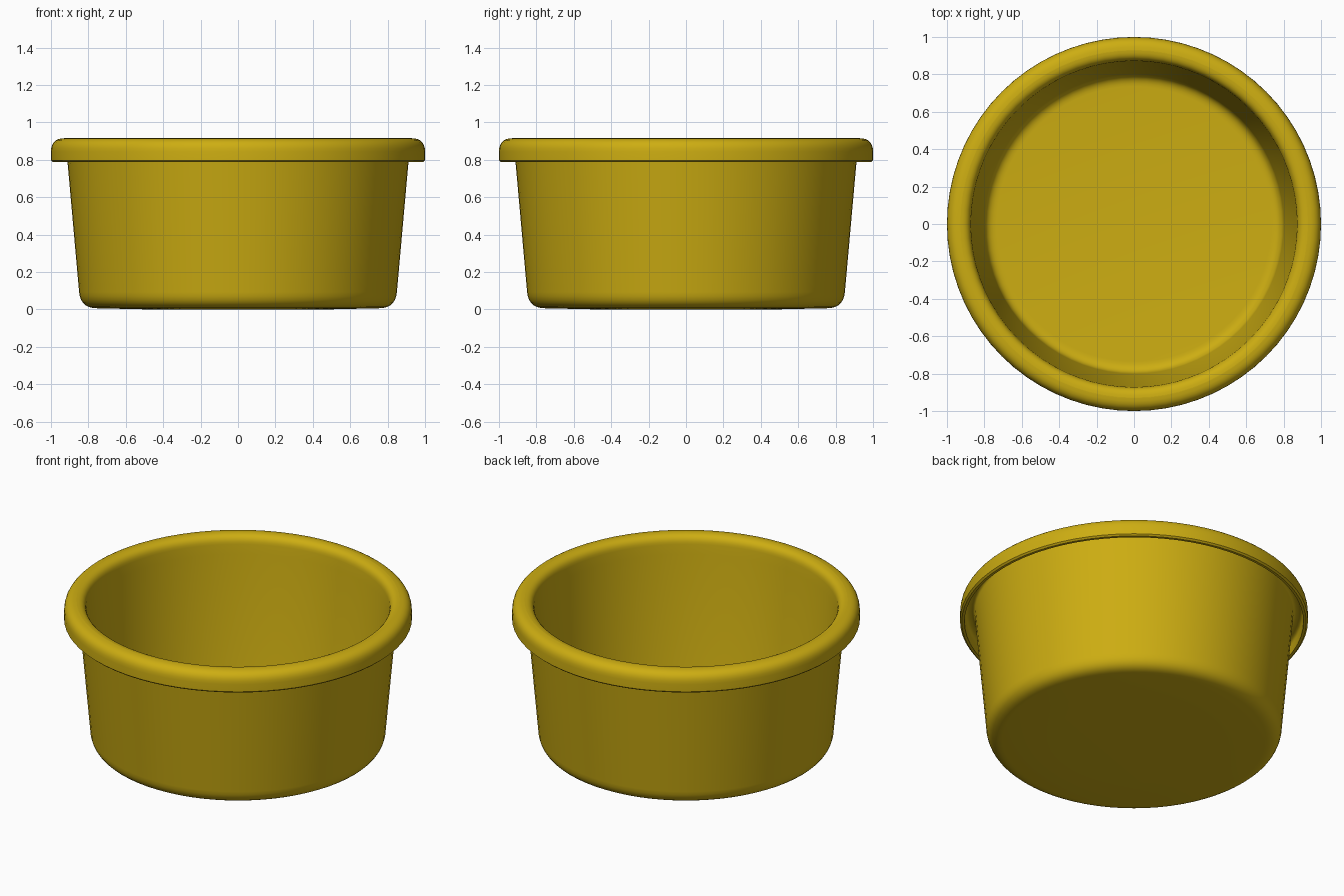
import bpy
import bmesh
import math
from mathutils import Vector

cube = bpy.data.objects.get("Cube")
if cube:
    bpy.data.objects.remove(cube, do_unlink=True)

SIDES = 72

# Glazed yellow colour
glaze = bpy.data.materials.new("mustard_yellow")
glaze.use_nodes = True
colour = (0.61, 0.42, 0.006, 1.0)
glaze.diffuse_color = colour
glaze.node_tree.nodes["Principled BSDF"].inputs["Base Color"].default_value = colour


def rounded(corners, steps=7):
    """Round each (radius, height, trim) corner of a profile; trim is the cut-back length."""
    pts = []
    for i, (r, z, trim) in enumerate(corners):
        p = Vector((r, 0, z))
        if trim == 0:
            pts.append(p)
            continue
        before = Vector((corners[i - 1][0], 0, corners[i - 1][1]))
        after = Vector((corners[i + 1][0], 0, corners[i + 1][1]))
        a = p + (before - p).normalized() * trim
        b = p + (after - p).normalized() * trim
        for s in range(steps + 1):
            t = s / steps
            pts.append(a * (1 - t) ** 2 + p * 2 * t * (1 - t) + b * t * t)
    return pts


def lathe(name, corners):
    """Turn a rounded profile around the z axis."""
    bm = bmesh.new()
    verts = [bm.verts.new(p) for p in rounded(corners)]
    edges = [bm.edges.new(pair) for pair in zip(verts, verts[1:])]
    bmesh.ops.spin(bm, geom=verts + edges, cent=(0, 0, 0), axis=(0, 0, 1),
                   angle=math.tau, steps=SIDES, use_duplicate=False)
    bmesh.ops.remove_doubles(bm, verts=bm.verts, dist=0.0005)
    bmesh.ops.recalc_face_normals(bm, faces=bm.faces)
    mesh = bpy.data.meshes.new(name)
    bm.to_mesh(mesh)
    bm.free()
    mesh.materials.append(glaze)
    obj = bpy.data.objects.new(name, mesh)
    bpy.context.collection.objects.link(obj)
    bpy.ops.object.select_all(action='DESELECT')
    obj.select_set(True)
    bpy.context.view_layer.objects.active = obj
    bpy.ops.object.shade_smooth_by_angle(angle=math.radians(40))
    return obj


# Ramekin: underside, tapered wall, hollow turned-down lip, inside wall and floor
lathe("ramekin_bowl", [
    (0, 0, 0),
    (0.48, 0, 0),
    (0.842, 0.008, 0.085),
    (0.918, 0.86, 0.02),
    (0.968, 0.86, 0.025),
    (0.974, 0.788, 0),
    (0.99, 0.788, 0),
    (1.0, 0.797, 0),
    (1.0, 0.915, 0.072),
    (0.876, 0.915, 0.055),
    (0.868, 0.80, 0),
    (0.795, 0.05, 0.06),
    (0, 0.045, 0),
])
